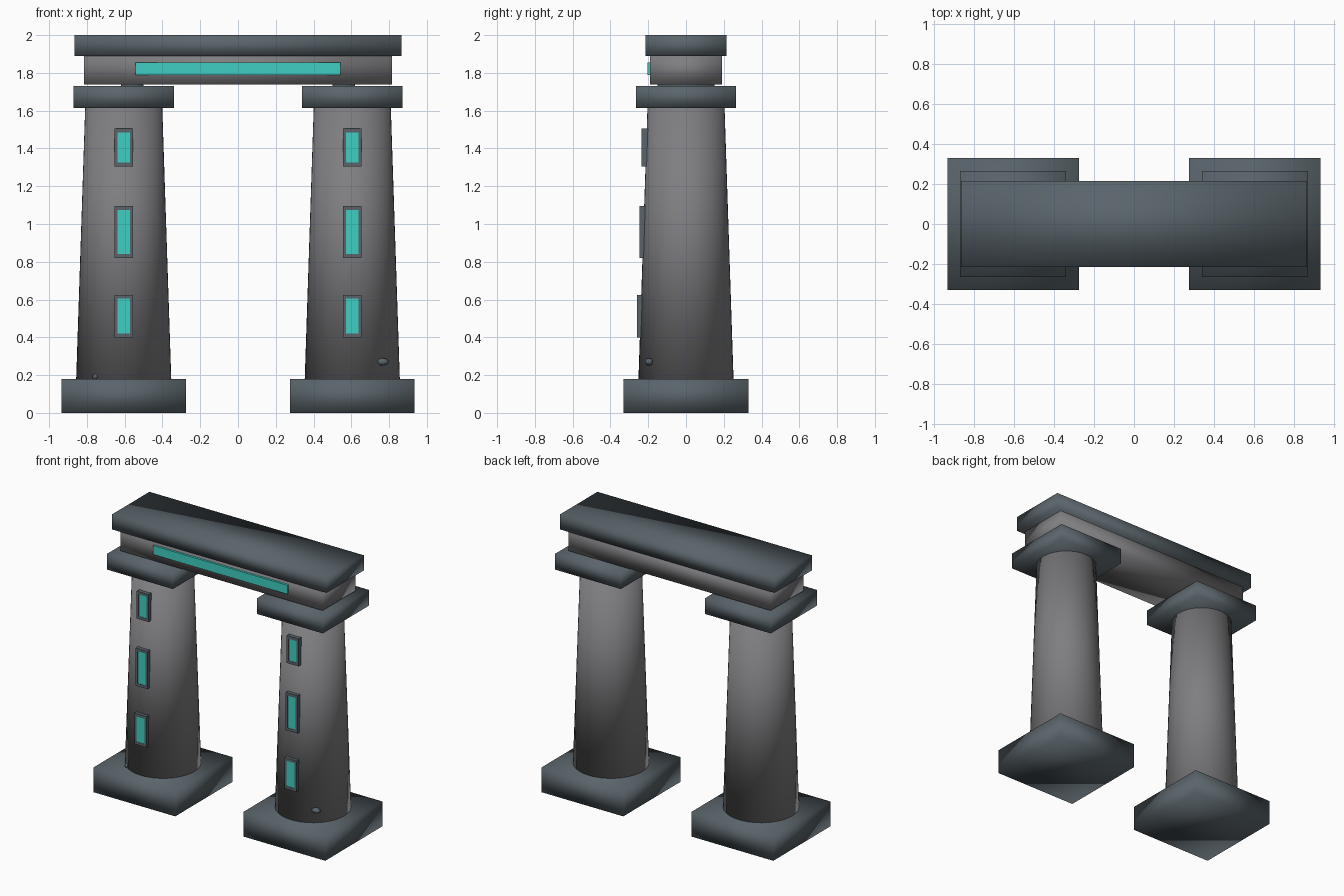
import bpy
import bmesh
from mathutils import Matrix, Vector

cube = bpy.data.objects.get("Cube")
if cube:
    bpy.data.objects.remove(cube, do_unlink=True)


def material(name, rgb):
    mat = bpy.data.materials.new(name)
    mat.use_nodes = True
    mat.diffuse_color = (*rgb, 1)
    mat.node_tree.nodes["Principled BSDF"].inputs["Base Color"].default_value = (*rgb, 1)
    return mat


STONE = material("grey stone", (0.21, 0.21, 0.22))
TRIM = material("dark slate", (0.1, 0.127, 0.145))
GLOW = material("turquoise glow", (0.05, 0.62, 0.54))


def finish(name, bm, mat, smooth):
    mesh = bpy.data.meshes.new(name)
    for face in bm.faces:
        face.smooth = smooth
    bm.to_mesh(mesh)
    bm.free()
    mesh.materials.append(mat)
    obj = bpy.data.objects.new(name, mesh)
    bpy.context.collection.objects.link(obj)
    return obj


def box(name, x, y, z, mat, smooth=True):
    """Box from (min, max) pairs; soft normals give the rounded shading."""
    low, high = Vector((x[0], y[0], z[0])), Vector((x[1], y[1], z[1]))
    bm = bmesh.new()
    bmesh.ops.create_cube(bm, size=1, matrix=Matrix.Translation((low + high) / 2)
                          @ Matrix.Diagonal((*(high - low), 1)))
    return finish(name, bm, mat, smooth)


def column(name, x, r_low, r_high, z_low, z_high):
    bm = bmesh.new()
    bmesh.ops.create_cone(bm, cap_ends=True, segments=48, radius1=r_low, radius2=r_high,
                          depth=z_high - z_low,
                          matrix=Matrix.Translation((x, 0, (z_low + z_high) / 2)))
    return finish(name, bm, STONE, True)


def pebble(name, centre, size):
    bm = bmesh.new()
    bmesh.ops.create_icosphere(bm, subdivisions=2, radius=1,
                               matrix=Matrix.Translation(centre) @ Matrix.Diagonal((*size, 1)))
    return finish(name, bm, TRIM, True)


def window(name, x, z, front):
    """Framed slot: four bars around a slightly recessed glowing pane."""
    w, rim, back = 0.048, 0.016, front + 0.05
    low, high = z
    for side, a in (("right", x - w), ("left", x + w - rim)):
        box(f"{name}_frame_{side}", (a, a + rim), (front, back), z, TRIM, False)
    for side, a in (("bottom", low), ("top", high - 0.02)):
        box(f"{name}_frame_{side}", (x - w + rim, x + w - rim), (front, back),
            (a, a + 0.02), TRIM, False)
    box(f"{name}_pane", (x - w + rim, x + w - rim), (front + 0.003, back),
        (low + 0.02, high - 0.02), GLOW, False)


# Two matching pillars
for side, x in (("right", -0.605), ("left", 0.605)):
    box(f"{side}_base", (x - 0.33, x + 0.33), (-0.33, 0.33), (0, 0.18), TRIM)
    column(f"{side}_column", x, 0.252, 0.203, 0.17, 1.65)
    box(f"{side}_capital", (x - 0.265, x + 0.265), (-0.265, 0.265), (1.615, 1.73), TRIM)
    inner = x * 0.925
    box(f"{side}_bearing", (inner - 0.06, inner + 0.06), (-0.15, 0.15), (1.72, 1.75), TRIM)
    levels = (("lower", (0.4, 0.625), -0.26),
              ("middle", (0.82, 1.095), -0.247),
              ("upper", (1.305, 1.505), -0.235))
    for level, z, front in levels:
        window(f"{side}_{level}_window", x, z, front)

# Lintel with its glowing strip and the roof slab
box("lintel", (-0.815, 0.815), (-0.19, 0.19), (1.738, 1.9), STONE)
box("roof_slab", (-0.865, 0.865), (-0.215, 0.215), (1.89, 2), TRIM)
box("light_strip", (-0.542, 0.542), (-0.205, -0.18), (1.79, 1.855), GLOW, False)

# Loose stones by the column feet
pebble("left_pebble", (0.765, -0.195, 0.27), (0.034, 0.022, 0.02))
pebble("right_pebble", (-0.755, -0.2, 0.193), (0.016, 0.016, 0.015))
